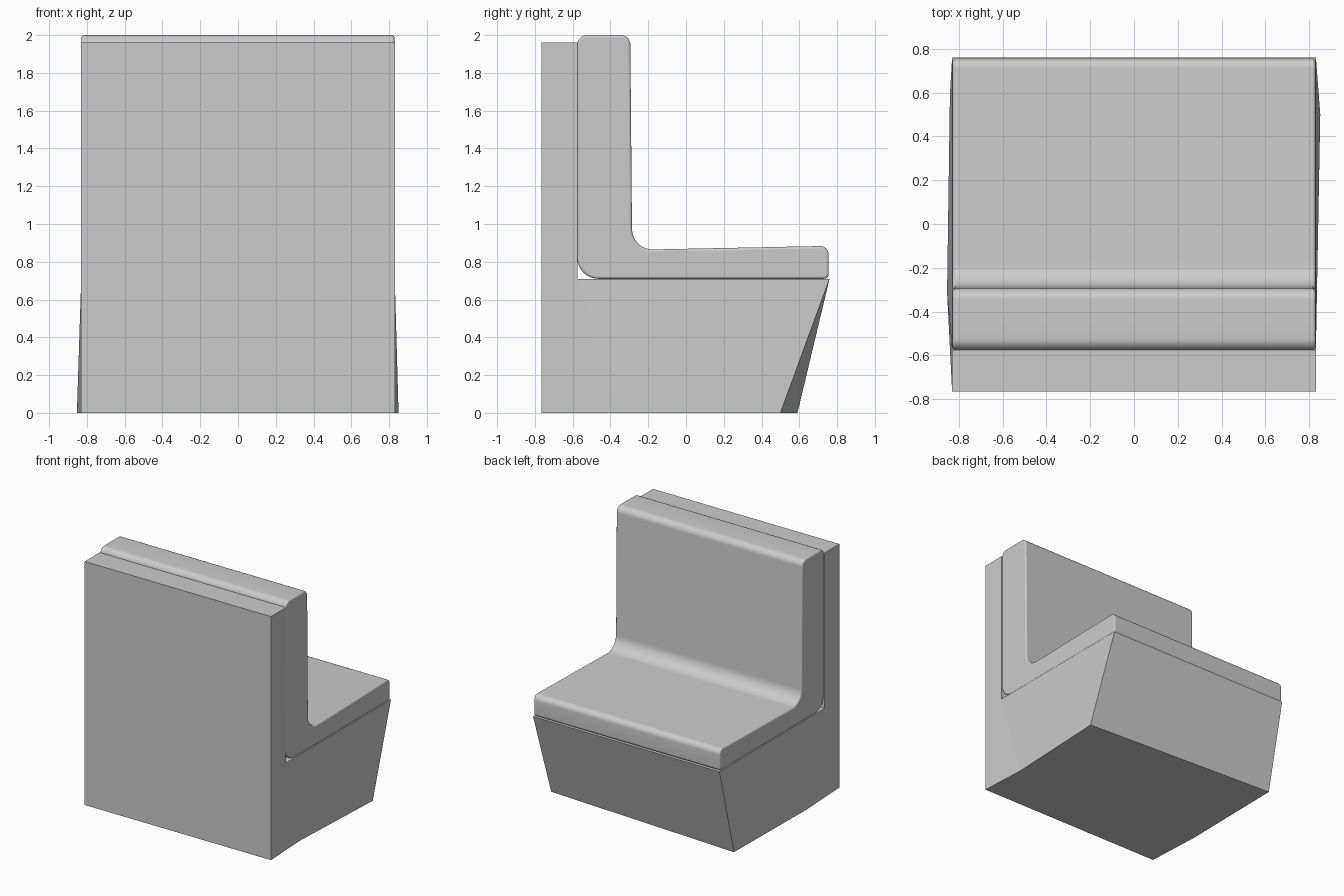
import bpy, bmesh
from math import sin, cos, radians
from mathutils import Vector

if "Cube" in bpy.data.objects:
    bpy.data.objects.remove(bpy.data.objects["Cube"])


def add_object(name, bm):
    bmesh.ops.recalc_face_normals(bm, faces=bm.faces)
    mesh = bpy.data.meshes.new(name)
    bm.to_mesh(mesh)
    bm.free()
    obj = bpy.data.objects.new(name, mesh)
    bpy.context.collection.objects.link(obj)
    return obj


def rounded(points, steps=8):
    """Replace each (y, z, radius) corner with a tangent quadratic arc."""
    out = []
    n = len(points)
    for i, (y, z, r) in enumerate(points):
        p = Vector((y, z))
        a = p + (Vector(points[i - 1][:2]) - p).normalized() * r
        b = p + (Vector(points[(i + 1) % n][:2]) - p).normalized() * r
        for k in range(steps + 1):
            t = k / steps
            # weighted (rational) curve gives a circular arc at right angles
            w = 0.7071 * 2 * t * (1 - t)
            s = (1 - t) ** 2 + w + t * t
            out.append((a * (1 - t) ** 2 + p * w + b * t * t) / s)
    return out


# Base: tall back panel joined to a seat box with a tapered, slightly skewed foot
def base_side(bm, side, mid, front):
    x = 0.83 * side
    pts = [(x, -0.765, 0), (x, -0.765, 1.96), (x, -0.575, 1.96),
           (x, -0.575, 0.71), (x, 0.76, 0.71), front + (0,), mid + (0,)]
    v = [bm.verts.new(p) for p in pts]
    bm.faces.new((v[0], v[1], v[2], v[3], v[6]))
    bm.faces.new((v[3], v[4], v[5], v[6]))
    return v


bm = bmesh.new()
right = base_side(bm, 1, (0.81, -0.38), (0.85, 0.50))
left = base_side(bm, -1, (-0.853, -0.31), (-0.84, 0.59))
for i in range(5):
    bm.faces.new((right[i], right[i + 1], left[i + 1], left[i]))
bm.faces.new((right[0], right[6], right[5], left[5], left[6], left[0]))
add_object("bench_base", bm)

# Cushion: one L-shaped pad, rounded in profile and softened at its ends
profile = rounded([(-0.575, 0.71, 0.11), (0.755, 0.71, 0.025),
                   (0.755, 0.884, 0.045), (-0.285, 0.863, 0.11),
                   (-0.295, 2.0, 0.05), (-0.575, 2.0, 0.05)])
bm = bmesh.new()
face = bm.faces.new([bm.verts.new((-0.828, p.x, p.y)) for p in profile])
ext = bmesh.ops.extrude_face_region(bm, geom=[face])
bmesh.ops.translate(bm, vec=(1.656, 0, 0),
                    verts=[g for g in ext["geom"] if isinstance(g, bmesh.types.BMVert)])
cushion = add_object("cushion", bm)
bevel = cushion.modifiers.new("soft_ends", "BEVEL")
bevel.width = 0.012
bevel.segments = 3
bevel.limit_method = "ANGLE"
bevel.angle_limit = radians(60)

bpy.context.view_layer.objects.active = cushion
cushion.select_set(True)
bpy.ops.object.shade_smooth_by_angle(angle=radians(35))
